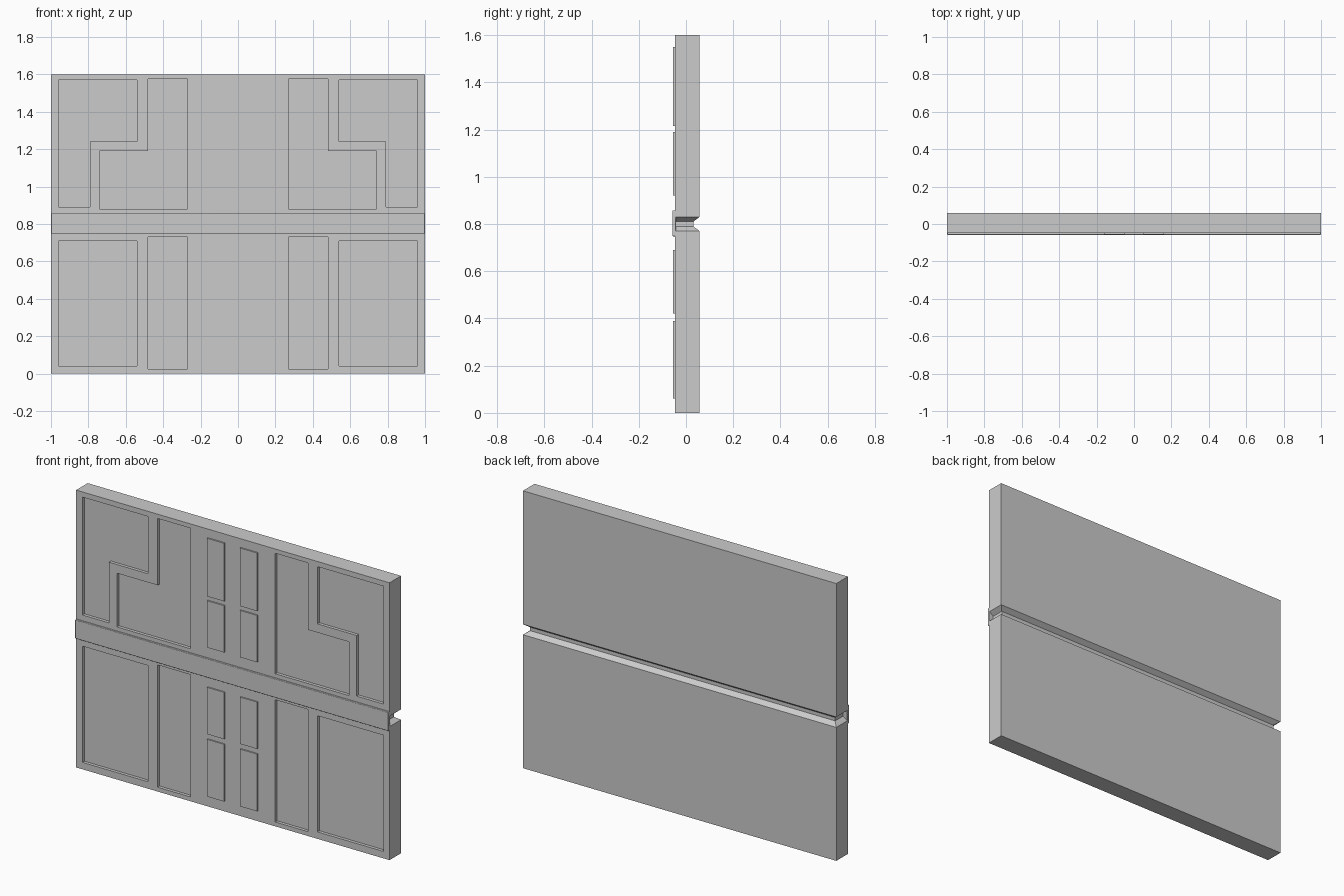
import bpy, bmesh

if "Cube" in bpy.data.objects:
    bpy.data.objects.remove(bpy.data.objects["Cube"])

FRONT, BACK = -0.047, 0.058
DEPTH = 0.018


def new_object(name, bm):
    bmesh.ops.recalc_face_normals(bm, faces=bm.faces)
    me = bpy.data.meshes.new(name)
    bm.to_mesh(me)
    bm.free()
    ob = bpy.data.objects.new(name, me)
    bpy.context.collection.objects.link(ob)
    return ob


def prism(bm, outline, y0, y1):
    # closed x-z outline extruded along y
    a = [bm.verts.new((x, y0, z)) for x, z in outline]
    b = [bm.verts.new((x, y1, z)) for x, z in outline]
    bm.faces.new(a)
    bm.faces.new(b[::-1])
    n = len(a)
    for i in range(n):
        j = (i + 1) % n
        bm.faces.new((a[i], b[i], b[j], a[j]))


def rect(x0, x1, z0, z1):
    return [(x0, z0), (x1, z0), (x1, z1), (x0, z1)]


def smooth(ob):
    bpy.ops.object.select_all(action='DESELECT')
    ob.select_set(True)
    bpy.context.view_layer.objects.active = ob
    bpy.ops.object.shade_smooth_by_angle(angle=0.6)


# Wall body: stacked rings with a V groove around the back and the ends
bm = bmesh.new()
rings = []
for z, inset in [(0, 0), (0.77, 0), (0.79, 0.027), (0.81, 0.027), (0.83, 0), (1.6, 0)]:
    x, yb = 1 - inset, BACK - inset
    rings.append([bm.verts.new(p) for p in
                  [(-x, FRONT, z), (x, FRONT, z), (x, yb, z), (-x, yb, z)]])
for lo, hi in zip(rings, rings[1:]):
    for i in range(4):
        j = (i + 1) % 4
        bm.faces.new((lo[i], lo[j], hi[j], hi[i]))
bm.faces.new(rings[0])
bm.faces.new(rings[-1])
body = new_object("wall_body", bm)

# Recessed fields, mirrored left and right
fields = [
    rect(0.54, 0.96, 0.04, 0.71),
    rect(0.27, 0.48, 0.025, 0.73),
    [(0.54, 1.57), (0.54, 1.24), (0.79, 1.24), (0.79, 0.89), (0.96, 0.89), (0.96, 1.57)],
    [(0.27, 0.88), (0.74, 0.88), (0.74, 1.19), (0.48, 1.19), (0.48, 1.575), (0.27, 1.575)],
]
bm = bmesh.new()
for side in (1, -1):
    for f in fields:
        prism(bm, [(side * x, z) for x, z in f], FRONT - 0.05, FRONT + DEPTH)
cutter = new_object("recess_cutter", bm)
cutter.hide_render = True

mod = body.modifiers.new("recesses", 'BOOLEAN')
mod.operation = 'DIFFERENCE'
mod.solver = 'EXACT'
mod.object = cutter
bpy.context.view_layer.objects.active = body
bpy.ops.object.modifier_apply(modifier=mod.name)
bpy.data.objects.remove(cutter)
smooth(body)

# Small raised plates in the centre column
bm = bmesh.new()
for x0, x1 in ((-0.16, -0.05), (0.05, 0.16)):
    for z0, z1 in ((0.06, 0.39), (0.42, 0.69), (0.92, 1.19), (1.215, 1.55)):
        prism(bm, rect(x0, x1, z0, z1), FRONT - 0.008, FRONT + 0.005)
smooth(new_object("raised_plates", bm))

# Horizontal band across the front
bm = bmesh.new()
prism(bm, rect(-1, 1, 0.748, 0.857), -0.058, FRONT + 0.005)
band = new_object("middle_band", bm)
bev = band.modifiers.new("soft_edges", 'BEVEL')
bev.width = 0.003
bev.segments = 2
smooth(band)
